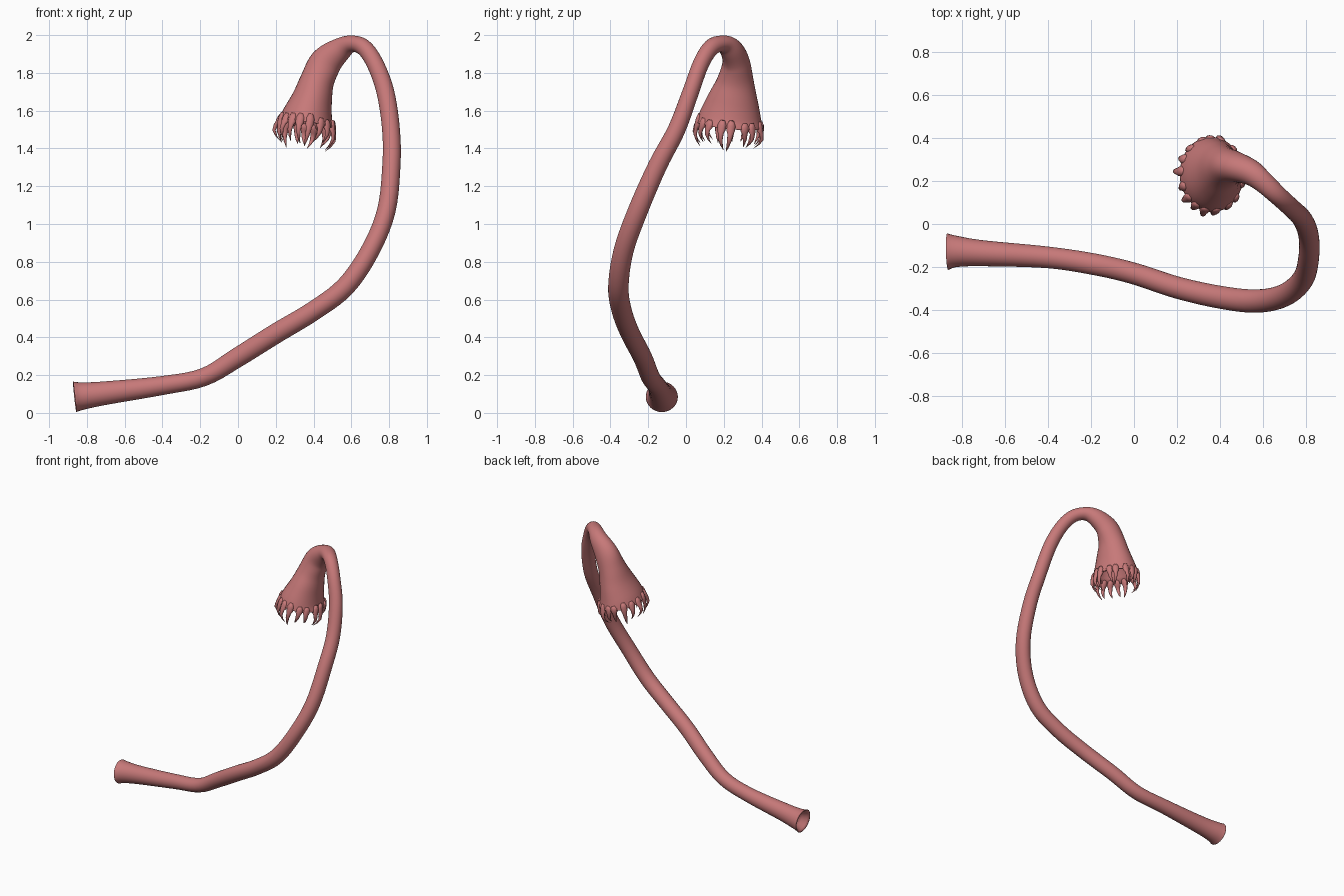
import bpy, bmesh, math, random
from mathutils import Vector

if "Cube" in bpy.data.objects:
    bpy.data.objects.remove(bpy.data.objects["Cube"])

random.seed(4)
N = 32
Y = Vector((0, 1, 0))

mat = bpy.data.materials.new("flesh")
mat.diffuse_color = (0.57, 0.19, 0.19, 1)
mat.use_nodes = True
mat.node_tree.nodes["Principled BSDF"].inputs["Base Color"].default_value = mat.diffuse_color

# Body path: x, y, z, half width (along y), half width (across)
PATH = [
    (-0.865, -0.128, 0.085, .085, .081), (-0.82, -0.128, 0.09, .072, .072),
    (-0.70, -0.136, 0.105, .06, .062), (-0.40, -0.155, 0.145, .05, .05),
    (-0.18, -0.188, 0.19, .05, .048), (0.0, -0.23, 0.295, .05, .052),
    (0.20, -0.295, 0.42, .051, .053), (0.40, -0.34, 0.54, .053, .052),
    (0.57, -0.358, 0.67, .054, .052), (0.70, -0.33, 0.86, .053, .05),
    (0.785, -0.255, 1.07, .053, .049), (0.812, -0.15, 1.31, .05, .048),
    (0.81, -0.05, 1.50, .047, .047), (0.78, 0.025, 1.70, .044, .047),
    (0.725, 0.08, 1.85, .043, .045), (0.665, 0.135, 1.935, .045, .044),
    (0.60, 0.195, 1.953, .05, .045), (0.54, 0.24, 1.922, .06, .064),
    (0.465, 0.265, 1.855, .073, .085), (0.42, 0.262, 1.76, .098, .09),
    (0.392, 0.248, 1.66, .135, .108), (0.368, 0.235, 1.57, .165, .135),
    (0.36, 0.23, 1.525, .176, .15)]


def smooth_path(rows, steps):
    """Catmull-Rom interpolation of all five columns."""
    p = [rows[0]] + rows + [rows[-1]]
    out = []
    for i in range(1, len(p) - 2):
        for s in range(steps):
            t = s / steps
            out.append([0.5 * (2 * b + (c - a) * t + (2 * a - 5 * b + 4 * c - d) * t * t
                               + (3 * b - a - 3 * c + d) * t ** 3)
                        for a, b, c, d in zip(*p[i - 1:i + 3])])
    return out + [list(rows[-1])]


def frames(rows):
    """Centre, tangent, two axes and two radii for every ring."""
    c = [Vector(r[:3]) for r in rows]
    out = []
    for i, r in enumerate(rows):
        t = (c[min(i + 1, len(c) - 1)] - c[max(i - 1, 0)]).normalized()
        a = (Y - t * Y.dot(t)).normalized()
        out.append((c[i], t, a, t.cross(a), r[3], r[4]))
    return out


def ring_point(f, ang, scale=1.0):
    c, t, a, b, ra, rb = f
    return c + (a * math.cos(ang) * ra + b * math.sin(ang) * rb) * scale


def loft(name, rings, cap_start=True, cap_end=True):
    bm = bmesh.new()
    vs = [[bm.verts.new(p) for p in ring] for ring in rings]
    for u, v in zip(vs, vs[1:]):
        n = len(u)
        for k in range(n):
            bm.faces.new((u[k], u[(k + 1) % n], v[(k + 1) % n], v[k]))
    if cap_start:
        bm.faces.new(vs[0][::-1])
    if cap_end:
        bm.faces.new(vs[-1])
    bmesh.ops.recalc_face_normals(bm, faces=bm.faces[:])
    me = bpy.data.meshes.new(name)
    bm.to_mesh(me)
    bm.free()
    me.shade_smooth()
    me.materials.append(mat)
    ob = bpy.data.objects.new(name, me)
    bpy.context.collection.objects.link(ob)
    return ob


def full_ring(f, scale=1.0):
    return [ring_point(f, 2 * math.pi * k / N, scale) for k in range(N)]


# Long curved body, hollowed at the base socket and at the mouth
F = frames(smooth_path(PATH, 5))
socket = [full_ring(F[i], s) for i, s in ((6, .4), (5, .7), (2, .84), (0, .93))]
outer = [full_ring(f) for f in F]
mouth = [full_ring(F[-1 - i], s) for i, s in ((0, .9), (4, .86), (8, .8), (12, .65), (15, .3))]
loft("body", socket + outer + mouth)

# Uneven gums and curved fangs around the mouth rim
rim = F[-1]
TEETH = 17
for k in range(TEETH):
    ang = 2 * math.pi * (k + random.uniform(-.2, .2)) / TEETH
    root = ring_point(rim, ang, .93)
    out = (root - rim[0]).normalized()
    down = rim[1]
    side = out.cross(down).normalized()
    length = random.uniform(.09, .135)
    flare = random.uniform(.005, .03)
    sway = random.uniform(-.02, .02)
    rings = []
    for h, r in ((-.35, .012), (-.15, .024), (.08, .023), (.22, .016),
                 (.5, .012), (.78, .007), (1, .001)):
        bow = math.sin(max(h, 0) * math.pi) * flare - .02 * max(h, 0) ** 2
        c = root + down * (h * length) + out * bow + side * (sway * max(h, 0) ** 2)
        rings.append([c + (out * math.cos(q) * .75 + side * math.sin(q)) * r
                      for q in (2 * math.pi * j / 10 for j in range(10))])
    loft("fang_%02d" % (k + 1), rings)
